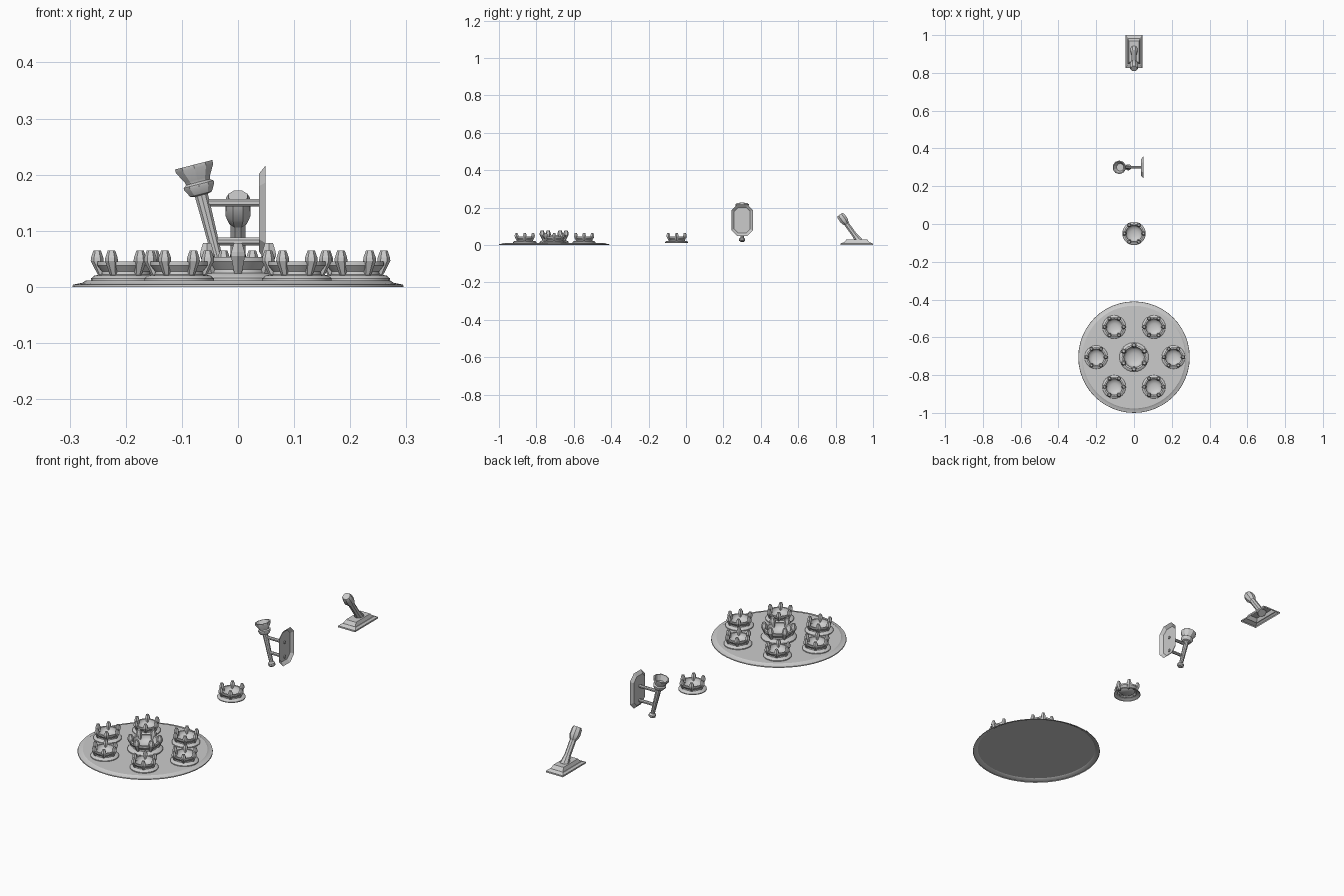
import bpy, bmesh, math
from mathutils import Vector, Matrix

if "Cube" in bpy.data.objects:
    bpy.data.objects.remove(bpy.data.objects["Cube"])


def finish(bm, name, smooth=None):
    bmesh.ops.recalc_face_normals(bm, faces=bm.faces)
    me = bpy.data.meshes.new(name)
    bm.to_mesh(me)
    bm.free()
    ob = bpy.data.objects.new(name, me)
    bpy.context.collection.objects.link(ob)
    if smooth:
        bpy.ops.object.select_all(action='DESELECT')
        ob.select_set(True)
        bpy.context.view_layer.objects.active = ob
        bpy.ops.object.shade_smooth_by_angle(angle=math.radians(smooth))
    return ob


def skin(bm, rings, start=True, end=True):
    """Bridge successive rings of points, optionally capping the ends."""
    loops = [[bm.verts.new(p) for p in r] for r in rings]
    for a, b in zip(loops, loops[1:]):
        n = len(a)
        for i in range(n):
            j = (i + 1) % n
            bm.faces.new((a[i], a[j], b[j], b[i]))
    if start:
        bm.faces.new(loops[0][::-1])
    if end:
        bm.faces.new(loops[-1])


def circle(r, z, n, mat=Matrix(), phase=0.0):
    return [mat @ Vector((r * math.cos(phase + math.tau * i / n),
                          r * math.sin(phase + math.tau * i / n), z)) for i in range(n)]


def lathe(bm, profile, n, mat=Matrix(), start=True, end=True, phase=0.0):
    skin(bm, [circle(r, z, n, mat, phase) for r, z in profile], start, end)


def along(p0, p1):
    """Matrix taking the z axis to the line p0 -> p1."""
    p0, p1 = Vector(p0), Vector(p1)
    return Matrix.Translation(p0) @ (p1 - p0).to_track_quat('Z', 'Y').to_matrix().to_4x4()


# Cup: lathed bowl with a stepped foot, ringed by six gem-shaped prongs
def cup(name, x, y, s=1.0, turn=0.0):
    mat = (Matrix.Translation((x, y, 0.011)) @ Matrix.Rotation(turn, 4, 'Z')
           @ Matrix.Diagonal((s, s, s, 1)))
    bm = bmesh.new()
    lathe(bm, [(.062, 0), (.062, .004), (.056, .009), (.044, .011), (.043, .016),
               (.052, .027), (.052, .034), (.044, .034), (.042, .024),
               (.034, .015), (.018, .010), (.004, .009)], 24, mat, start=False)
    finish(bm, name + "_bowl", 35)
    bm = bmesh.new()
    for i in range(6):
        rot = mat @ Matrix.Rotation(math.tau * i / 6, 4, 'Z')
        secs = [(.043, .006, .009), (.051, .0115, .035), (.051, .011, .041), (.051, .0065, .054)]
        skin(bm, [circle(r, z, 6, rot @ Matrix.Translation((R, 0, 0))) for R, r, z in secs])
    finish(bm, name + "_prongs")


# Round tray
CY = -0.705
bm = bmesh.new()
lathe(bm, [(.295, 0), (.294, .004), (.278, .007), (.272, .011), (.004, .011)], 48,
      Matrix.Translation((0, CY, 0)), start=False)
finish(bm, "tray", 25)

# Cups on the tray and the loose cup
cup("tray_cup_centre", 0, CY, 1.25, math.pi / 6)
for i, (x, y) in enumerate([(-.2, CY), (.209, CY), (-.105, -.545), (.105, -.545),
                            (-.105, -.862), (.105, -.862)]):
    cup(f"tray_cup_{i + 1}", x, y)
cup("loose_cup", 0, -.05)

# Wall plate: hollow bevelled octagon
WY, WZ = 0.3, 0.132


def octagon(x, hy, hz, c):
    pts = [(hy, hz - c), (hy - c, hz), (c - hy, hz), (-hy, hz - c),
           (-hy, c - hz), (c - hy, -hz), (hy - c, -hz), (hy, c - hz)]
    return [(x, WY + a, WZ + b) for a, b in pts]


bm = bmesh.new()
skin(bm, [octagon(.049, .057, .084, .03), octagon(.037, .043, .069, .022)], start=False)
finish(bm, "wall_plate")

# Torch: leaning handle with foot knob, collar and flared cup
bm = bmesh.new()
lathe(bm, [(.010, 0), (.016, .005), (.016, .015), (.010, .022), (.0095, .03), (.0125, .150),
           (.021, .152), (.029, .166), (.029, .170), (.023, .174), (.024, .179),
           (.036, .199), (.036, .206), (.031, .206), (.020, .182)],
      10, along((-.028, WY, .018), (-.079, WY, .217)))
finish(bm, "torch", 30)

# Arms joining torch to plate
bm = bmesh.new()
for x, z in ((-.06, .150), (-.042, .081)):
    lathe(bm, [(.0075, 0), (.0075, .041 - x)], 8, along((x, WY, z), (.041, WY, z)),
          phase=math.pi / 8)
finish(bm, "torch_arms")


# Lever base: hollow two-step block
def rect(hx, y0, y1, z):
    return [(-hx, y0, z), (hx, y0, z), (hx, y1, z), (-hx, y1, z)]


bm = bmesh.new()
skin(bm, [rect(.045, .825, 1.0, 0), rect(.045, .825, 1.0, .007), rect(.036, .842, .985, .014),
          rect(.033, .846, .981, .014), rect(.026, .858, .968, .030)], start=False)
finish(bm, "lever_base")

# Lever: tapered stick with faceted head
bm = bmesh.new()
lathe(bm, [(.022, 0), (.0145, .045), (.0145, .115), (.0165, .117), (.024, .137),
           (.023, .165), (.018, .175)], 8, along((0, .925, .02), (0, .822, .163)),
      phase=math.pi / 8)
finish(bm, "lever", 30)
